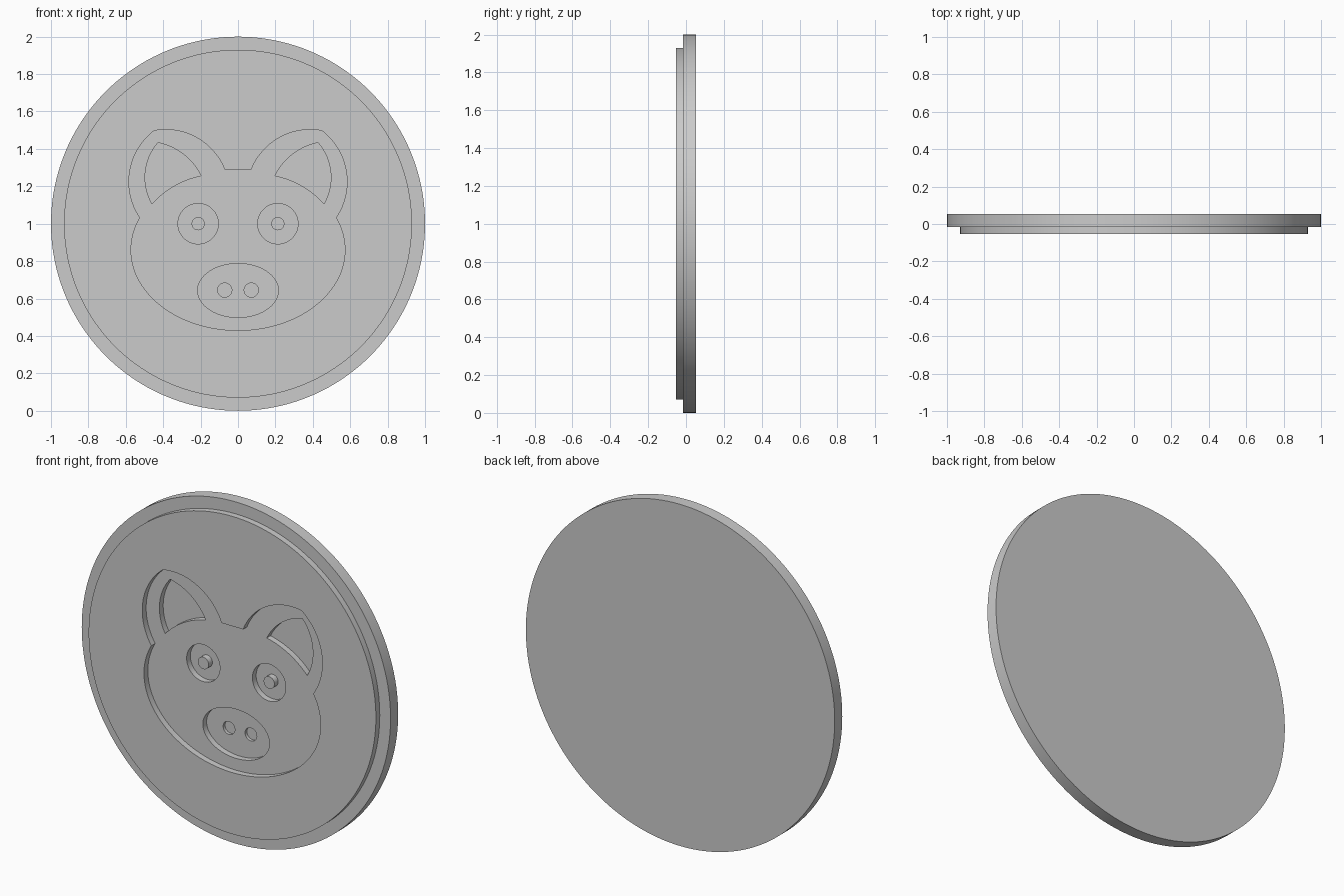
import bpy, bmesh
from math import sin, cos, tau, atan2, radians
from mathutils import Vector

cube = bpy.data.objects.get("Cube")
if cube:
    bpy.data.objects.remove(cube)

# Depth levels along y, from the raised front to the back
FRONT, FACE, FLOOR, PIT, BACK = -0.053, -0.017, 0.018, 0.036, 0.053

grey = bpy.data.materials.new("plain grey")
grey.use_nodes = True
colour = (0.6, 0.6, 0.6, 1)
grey.diffuse_color = colour
grey.node_tree.nodes["Principled BSDF"].inputs["Base Color"].default_value = colour


def ellipse(x, z, a, b, n=64):
    return [(x + a * cos(tau * i / n), z + b * sin(tau * i / n)) for i in range(n)]


def arc(p, q, r, n=24):
    """Circular arc from p through q to r, without its last point."""
    (ax, ay), (bx, by), (cx, cy) = p, q, r
    d = 2 * (ax * (by - cy) + bx * (cy - ay) + cx * (ay - by))
    a2, b2, c2 = ax * ax + ay * ay, bx * bx + by * by, cx * cx + cy * cy
    ox = (a2 * (by - cy) + b2 * (cy - ay) + c2 * (ay - by)) / d
    oy = (a2 * (cx - bx) + b2 * (ax - cx) + c2 * (bx - ax)) / d
    t0, t1, t2 = (atan2(y - oy, x - ox) for x, y in (p, q, r))
    sweep = (t2 - t0) % tau
    if (t1 - t0) % tau > sweep:
        sweep -= tau
    rad = ((ax - ox) ** 2 + (ay - oy) ** 2) ** 0.5
    return [(ox + rad * cos(t0 + sweep * i / n), oy + rad * sin(t0 + sweep * i / n))
            for i in range(n)]


def mirror(points):
    return [(-x, z) for x, z in reversed(points)]


def make_object(name, bm):
    bmesh.ops.recalc_face_normals(bm, faces=bm.faces)
    mesh = bpy.data.meshes.new(name)
    bm.to_mesh(mesh)
    bm.free()
    mesh.materials.append(grey)
    obj = bpy.data.objects.new(name, mesh)
    bpy.context.collection.objects.link(obj)
    return obj


def prism(name, outline, y0, y1):
    bm = bmesh.new()
    face = bm.faces.new([bm.verts.new((x, y0, z)) for x, z in outline])
    out = bmesh.ops.extrude_face_region(bm, geom=[face])["geom"]
    verts = [v for v in out if isinstance(v, bmesh.types.BMVert)]
    bmesh.ops.translate(bm, verts=verts, vec=(0, y1 - y0, 0))
    return make_object(name, bm)


def carve(target, outline, y0, y1):
    """Sink a flat-floored recess into the target."""
    cutter = prism("recess_cutter", outline, y0, y1)
    cutter.hide_render = True
    mod = target.modifiers.new("recess", "BOOLEAN")
    mod.operation, mod.solver, mod.object = "DIFFERENCE", "EXACT", cutter
    bpy.context.view_layer.update()
    graph = bpy.context.evaluated_depsgraph_get()
    mesh = bpy.data.meshes.new_from_object(target.evaluated_get(graph))
    target.modifiers.clear()
    target.data = mesh
    bpy.data.objects.remove(cutter)


# Stepped round plaque: wide back disc and narrower raised front
bm = bmesh.new()
rings = []
for radius, y in ((1, BACK), (1, FACE), (0.93, FACE), (0.93, FRONT)):
    rings.append([bm.verts.new((x, y, z)) for x, z in ellipse(0, 1, radius, radius, 160)])
bm.faces.new(rings[0])
bm.faces.new(rings[-1])
for a, b in zip(rings, rings[1:]):
    for i in range(len(a)):
        j = (i + 1) % len(a)
        bm.faces.new((a[i], a[j], b[j], b[i]))
plaque = make_object("plaque", bm)

# Head outline: oval head joined with two pointed ears
notch, tip, crown = (0.524, 1.032), (0.449, 1.497), (0.07, 1.287)
half = (arc((0, 0.43), (0.404, 0.556), (0.404, 0.556001), 1)[:1])
jaw = [p for p in ellipse(0, 0.86, 0.572, 0.43, 160) if p[0] > 0.001 and p[1] < notch[1]]
jaw.sort(key=lambda p: atan2(p[1] - 0.86, p[0]))
right_side = (jaw + arc(notch, (0.583, 1.23), tip)
              + arc(tip, (0.24, 1.47), crown) + [crown])
carve(plaque, half + right_side + mirror(right_side), FRONT - 0.05, FACE)

# Inner ears and eye sockets
inner_tip, inner_low, inner_top = (0.428, 1.433), (0.46, 1.107), (0.198, 1.257)
inner_ear = (arc(inner_low, (0.497, 1.246), inner_tip)
             + arc(inner_tip, (0.289, 1.369), inner_top)
             + arc(inner_top, (0.337, 1.205), inner_low))
eye = ellipse(0.213, 1, 0.108, 0.108)
for shape in (inner_ear, eye):
    carve(plaque, shape, FRONT - 0.05, FLOOR)
    carve(plaque, mirror(shape), FRONT - 0.05, FLOOR)

# Snout and nostrils
carve(plaque, ellipse(0, 0.643, 0.216, 0.144, 96), FRONT - 0.05, FLOOR)
for side in (-1, 1):
    carve(plaque, ellipse(side * 0.071, 0.645, 0.038, 0.038, 40), FRONT - 0.05, PIT)

# Raised pupils
pupils = [prism(name, ellipse(side * 0.213, 1, 0.035, 0.035, 40), FACE, FLOOR + 0.005)
          for name, side in (("left_pupil", 1), ("right_pupil", -1))]

# Smooth curved walls, sharp rims
bpy.ops.object.select_all(action="DESELECT")
for obj in [plaque] + pupils:
    obj.select_set(True)
bpy.context.view_layer.objects.active = plaque
bpy.ops.object.shade_smooth_by_angle(angle=radians(30))
